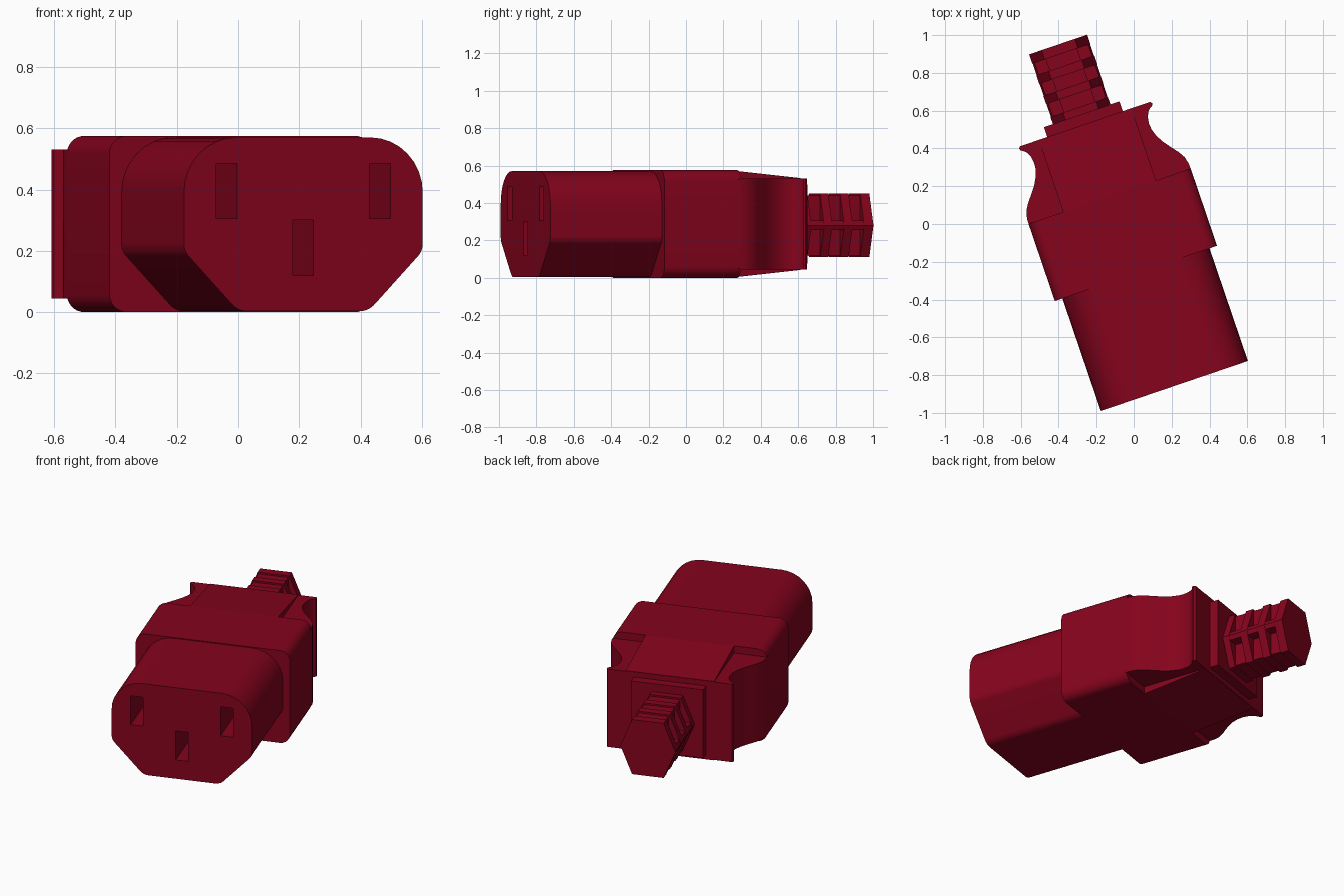
import bpy, bmesh, math
from mathutils import Vector

if "Cube" in bpy.data.objects:
    bpy.data.objects.remove(bpy.data.objects["Cube"])

RED = bpy.data.materials.new("dark_red_plastic")
RED.diffuse_color = (0.235, 0.001, 0.012, 1)
RED.use_nodes = True
RED.node_tree.nodes["Principled BSDF"].inputs["Base Color"].default_value = RED.diffuse_color
ANGLE = math.radians(18.8)
ORIGIN = (0.213, -0.858, 0)   # middle of the socket face


def prism(name, pts, a, b, axis):
    """Extrude a 2D outline from a to b along an axis."""
    place = {'X': lambda p, t: (t, p[0], p[1]),
             'Y': lambda p, t: (p[0], t, p[1]),
             'Z': lambda p, t: (p[0], p[1], t)}[axis]
    bm = bmesh.new()
    lo = [bm.verts.new(place(p, a)) for p in pts]
    hi = [bm.verts.new(place(p, b)) for p in pts]
    bm.faces.new(lo)
    bm.faces.new(hi[::-1])
    n = len(pts)
    for i in range(n):
        j = (i + 1) % n
        bm.faces.new((lo[i], lo[j], hi[j], hi[i]))
    bmesh.ops.recalc_face_normals(bm, faces=bm.faces[:])
    me = bpy.data.meshes.new(name)
    bm.to_mesh(me)
    bm.free()
    me.materials.append(RED)
    ob = bpy.data.objects.new(name, me)
    bpy.context.collection.objects.link(ob)
    ob.location = ORIGIN
    ob.rotation_euler.z = ANGLE
    return ob


def rounded(corners, seg=8):
    """Round the corners (x, y, radius) of a convex outline."""
    out = []
    n = len(corners)
    for i, (x, y, r) in enumerate(corners):
        p = Vector((x, y))
        d1 = (Vector(corners[i - 1][:2]) - p).normalized()
        d2 = (Vector(corners[(i + 1) % n][:2]) - p).normalized()
        half = math.acos(d1.dot(d2)) / 2
        c = p + (d1 + d2).normalized() * (r / math.sin(half))
        s = p + d1 * (r / math.tan(half)) - c
        e = p + d2 * (r / math.tan(half)) - c
        sweep = math.pi - 2 * half
        for k in range(seg + 1):
            t = k / seg
            v = (s * math.sin((1 - t) * sweep) + e * math.sin(t * sweep)) / math.sin(sweep)
            out.append((c.x + v.x, c.y + v.y))
    return out


def mirrored(right):
    """Close a right-hand outline with its mirror image."""
    return right + [(-x, y) for x, y in reversed(right)]


def box(name, x, w, y0, y1, z0, z1):
    return prism(name, [(x - w, z0), (x + w, z0), (x + w, z1), (x - w, z1)], y0, y1, 'Y')


def smooth(ob):
    bpy.ops.object.select_all(action='DESELECT')
    ob.select_set(True)
    bpy.context.view_layer.objects.active = ob
    bpy.ops.object.shade_smooth_by_angle(angle=math.radians(30))


# socket nose: rounded top corners, chamfered bottom corners
nose = prism("socket_nose", rounded([
    (0.225, 0.003, 0.07), (0.412, 0.2, 0.06), (0.412, 0.57, 0.18),
    (-0.412, 0.57, 0.18), (-0.412, 0.2, 0.06), (-0.225, 0.003, 0.07)]), 0, 0.66, 'Y')

# pin holes
for x, z in ((-0.264, 0.395), (0, 0.21), (0.264, 0.395)):
    cutter = box("pin_hole_cutter", x, 0.036, -0.1, 0.45, z - 0.09, z + 0.09)
    cutter.hide_render = True
    mod = nose.modifiers.new("pin_hole", 'BOOLEAN')
    mod.operation = 'DIFFERENCE'
    mod.solver = 'EXACT'
    mod.object = cutter
    bpy.context.view_layer.update()
    bpy.context.view_layer.objects.active = nose
    bpy.ops.object.modifier_apply(modifier=mod.name)
    bpy.data.objects.remove(cutter)
smooth(nose)

# main body collar
smooth(prism("body_collar", rounded([
    (0.454, 0, 0.06), (0.454, 0.575, 0.06),
    (-0.454, 0.575, 0.06), (-0.454, 0, 0.06)]), 0.63, 1.062, 'Y'))

# waisted finger grip with flared rear lip
grip = [(0.454, 1.05), (0.453, 1.09), (0.443, 1.13), (0.422, 1.165), (0.39, 1.205),
        (0.36, 1.245), (0.338, 1.285), (0.325, 1.325), (0.322, 1.36), (0.328, 1.395),
        (0.342, 1.423), (0.358, 1.437), (0.369, 1.443), (0.373, 1.454), (0.366, 1.465)]
smooth(prism("finger_grip", mirrored(grip), 0.045, 0.53, 'Z'))

# sloping centre panel, top and bottom
prism("centre_panel", [(1.05, 0), (1.064, 0), (1.464, 0.042), (1.464, 0.533),
                       (1.064, 0.575), (1.05, 0.575)], -0.26, 0.26, 'X')

# rear plate
box("rear_plate", 0, 0.212, 1.45, 1.52, 0.075, 0.5)


# cable strain relief: hexagonal rings on a core with side ribs
def hexagon(mid, top, h):
    return [(mid, 0.28), (top, 0.28 + h), (-top, 0.28 + h),
            (-mid, 0.28), (-top, 0.28 - h), (top, 0.28 - h)]


box("relief_core", 0, 0.088, 1.51, 1.9, 0.12, 0.44)
prism("relief_side_rib", hexagon(0.16, 0.15, 0.025), 1.51, 1.9, 'Y')
for y0, y1 in ((1.51, 1.56), (1.632, 1.678), (1.745, 1.793), (1.858, 1.91)):
    prism("relief_ring", hexagon(0.162, 0.093, 0.17), y0, y1, 'Y')
